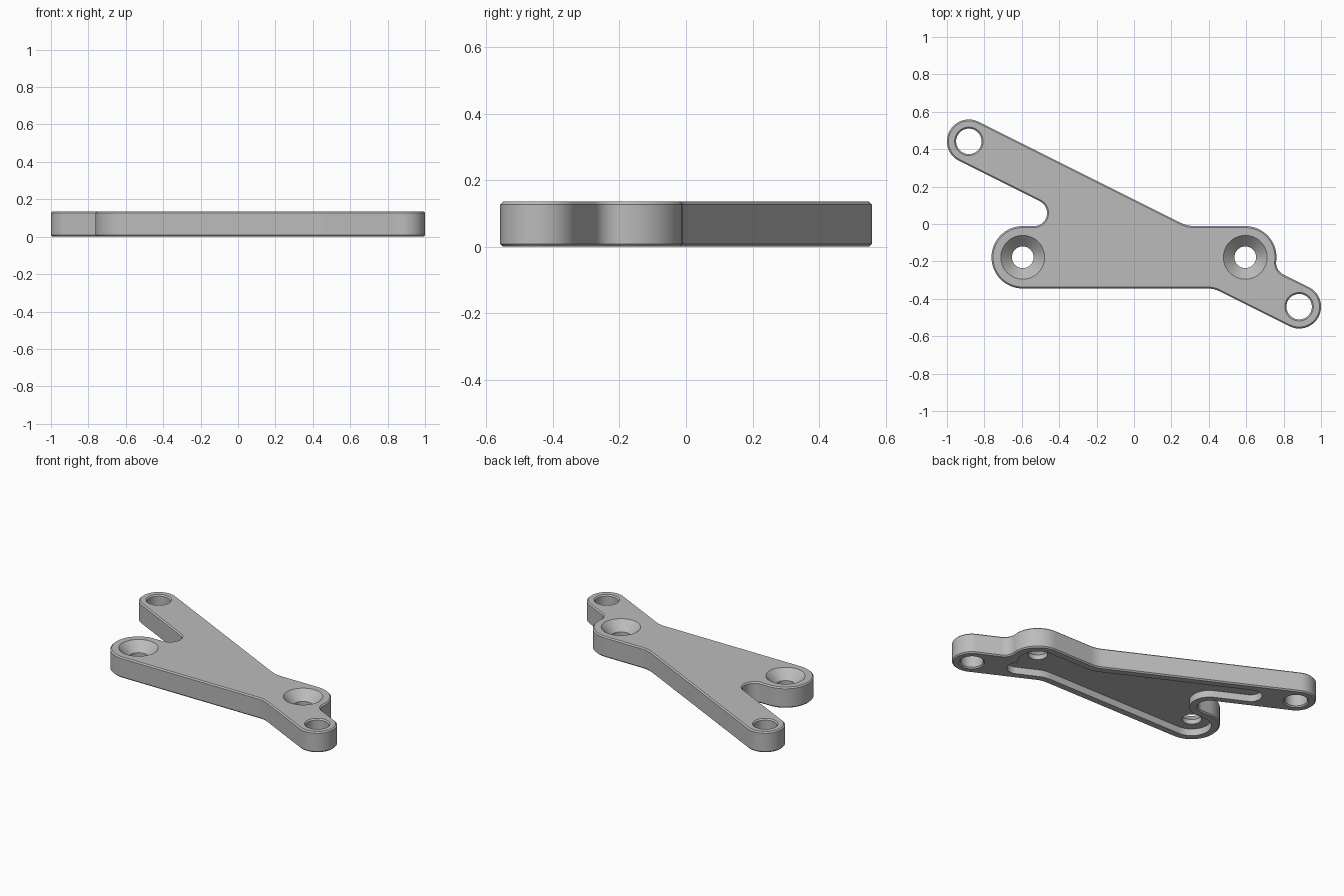
import bpy
import bmesh
from math import cos, sin, radians, tau

cube = bpy.data.objects.get("Cube")
if cube:
    bpy.data.objects.remove(cube, do_unlink=True)

HEIGHT, BEVEL, RIM, POCKET = 0.135, 0.008, 0.05, 0.045
BODY_R, ARM_R, TILT = 0.167, 0.117, 63.43
ARM_ENDS = [(-0.883, 0.442), (0.883, -0.442)]
BODY_ENDS = [(-0.595, -0.178), (0.595, -0.178)]

grey = bpy.data.materials.new("plain grey")
grey.use_nodes = True
grey.diffuse_color = (0.5, 0.5, 0.5, 1)
grey.node_tree.nodes["Principled BSDF"].inputs["Base Color"].default_value = (0.5, 0.5, 0.5, 1)


def outline(arcs, inset):
    """Chain of tangent arcs; rising angles bulge outward, falling ones inward."""
    points = []
    for (cx, cy), r, start, end in arcs:
        r -= inset if end > start else -inset
        steps = max(5, int(abs(end - start) / 5))
        for i in range(steps + 1):
            a = radians(start + (end - start) * i / steps)
            points.append((cx + r * cos(a), cy + r * sin(a)))
    return points


def circle(centre, r):
    return [(centre[0] + r * cos(tau * i / 64), centre[1] + r * sin(tau * i / 64)) for i in range(64)]


def loft(name, layers):
    """Solid through matching loops, given as (points, z)."""
    bm = bmesh.new()
    rings = [[bm.verts.new((x, y, z)) for x, y in pts] for pts, z in layers]
    n = len(rings[0])
    for low, high in zip(rings, rings[1:]):
        for i in range(n):
            j = (i + 1) % n
            bm.faces.new((low[i], low[j], high[j], high[i]))
    bm.faces.new(rings[0][::-1])
    bm.faces.new(rings[-1])
    bmesh.ops.recalc_face_normals(bm, faces=bm.faces)
    mesh = bpy.data.meshes.new(name)
    bm.to_mesh(mesh)
    bm.free()
    mesh.materials.append(grey)
    obj = bpy.data.objects.new(name, mesh)
    bpy.context.collection.objects.link(obj)
    return obj


def body_arcs(left_arm, right_side):
    """Plate outline, from the left body end counter-clockwise."""
    return [
        (BODY_ENDS[0], BODY_R, 90, 270),
        ((0.396, -0.475), 0.13, 90, TILT),
        *right_side,
        ((0.325, 0.159), 0.17, 270, 180 + TILT),
        (left_arm, ARM_R, TILT, 180 + TILT),
        ((-0.535, 0.059), 0.07, TILT, -90),
    ]


# Bevelled plate with two arms
plate_arcs = body_arcs(ARM_ENDS[0], [
    (ARM_ENDS[1], ARM_R, TILT - 180, TILT),
    ((0.83, -0.207), 0.07, 180 + TILT, 173),
    (BODY_ENDS[1], BODY_R, -7, 90),
])
bracket = loft("bracket_plate", [
    (outline(plate_arcs, BEVEL), 0),
    (outline(plate_arcs, 0), BEVEL),
    (outline(plate_arcs, 0), HEIGHT - BEVEL),
    (outline(plate_arcs, BEVEL), HEIGHT),
])

# Underside pocket, stopping short of the arm holes
pocket_arcs = body_arcs((-0.635, 0.318), [
    ((0.63, -0.316), ARM_R, TILT - 180, 49),
    (BODY_ENDS[1], BODY_R, -48, 90),
])
pocket = outline(pocket_arcs, RIM)
cutters = [loft("pocket_cutter", [(pocket, -0.1), (pocket, POCKET)])]

# Plain arm holes with small chamfers
for c in ARM_ENDS:
    r, flare = 0.068, 0.068 + BEVEL
    cutters.append(loft("arm_hole_cutter", [
        (circle(c, flare + 0.02), -0.02), (circle(c, flare), 0), (circle(c, r), BEVEL),
        (circle(c, r), HEIGHT - BEVEL), (circle(c, flare), HEIGHT), (circle(c, flare + 0.02), HEIGHT + 0.02),
    ]))

# Countersunk body holes
for c in BODY_ENDS:
    cutters.append(loft("countersink_cutter", [
        (circle(c, 0.058), -0.05), (circle(c, 0.058), HEIGHT - 0.059),
        (circle(c, 0.117), HEIGHT), (circle(c, 0.137), HEIGHT + 0.02),
    ]))

# Cut everything out, then discard the cutters
bpy.ops.object.select_all(action='DESELECT')
bpy.context.view_layer.objects.active = bracket
bracket.select_set(True)
for cutter in cutters:
    cutter.hide_render = True
    mod = bracket.modifiers.new("cut", 'BOOLEAN')
    mod.operation = 'DIFFERENCE'
    mod.solver = 'EXACT'
    mod.object = cutter
    bpy.ops.object.modifier_apply(modifier=mod.name)
    bpy.data.objects.remove(cutter, do_unlink=True)

bpy.ops.object.shade_smooth_by_angle(angle=radians(30))
